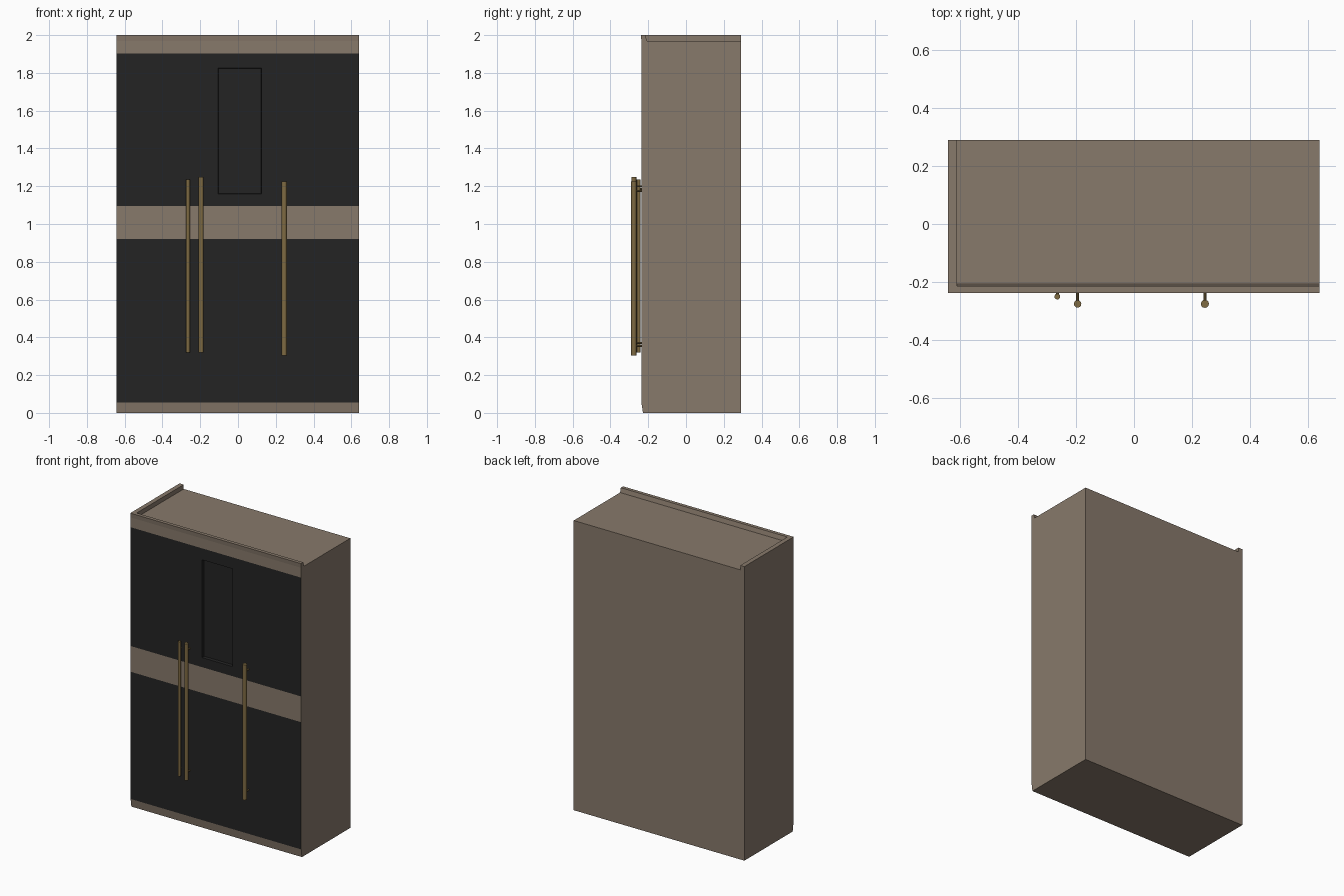
import bpy, bmesh, math
from mathutils import Vector

if "Cube" in bpy.data.objects:
    bpy.data.objects.remove(bpy.data.objects["Cube"])


def material(name, rgb):
    m = bpy.data.materials.new(name)
    m.diffuse_color = (*rgb, 1)
    m.use_nodes = True
    m.node_tree.nodes["Principled BSDF"].inputs["Base Color"].default_value = m.diffuse_color
    return m


BEIGE = material("taupe_wood", (0.245, 0.192, 0.146))
DARK = material("dark_panel", (0.0176, 0.0176, 0.0176))
GOLD = material("aged_brass", (0.21, 0.145, 0.055))

X0, X1, Y0, Y1 = -0.643, 0.641, -0.236, 0.291
DECK, TOP = 1.97, 2.0


def add_object(name, bm, mats):
    bmesh.ops.recalc_face_normals(bm, faces=bm.faces)
    me = bpy.data.meshes.new(name)
    bm.to_mesh(me)
    bm.free()
    for m in mats:
        me.materials.append(m)
    ob = bpy.data.objects.new(name, me)
    bpy.context.collection.objects.link(ob)
    return ob


def cut(bm, axis, value):
    co, no = Vector(), Vector()
    co[axis], no[axis] = value, 1
    bmesh.ops.bisect_plane(bm, geom=bm.verts[:] + bm.edges[:] + bm.faces[:],
                           plane_co=co, plane_no=no)


# Cabinet body, cut along the bands, the window and the top lips
bm = bmesh.new()
bmesh.ops.create_cube(bm, size=1)
for v in bm.verts:
    v.co = (X1 if v.co.x > 0 else X0, Y1 if v.co.y > 0 else Y0,
            DECK if v.co.z > 0 else 0)
for x in (-0.612, -0.105, 0.125):
    cut(bm, 0, x)
cut(bm, 1, -0.207)
for z in (0.055, 0.92, 1.095, 1.16, 1.825, 1.903):
    cut(bm, 2, z)

# Dark door panels on the front
bm.normal_update()
for f in bm.faces:
    c = f.calc_center_median()
    if f.normal.y < -0.9 and (0.055 < c.z < 0.92 or 1.095 < c.z < 1.903):
        f.material_index = 1

# Recessed window in the upper panel
window = [f for f in bm.faces if f.normal.y < -0.9
          and -0.105 < f.calc_center_median().x < 0.125
          and 1.16 < f.calc_center_median().z < 1.825]
bmesh.ops.inset_region(bm, faces=window, thickness=0.003, depth=-0.02)

# Raised lips along the front and left edges of the top
lips = [f for f in bm.faces if f.normal.z > 0.9
        and f.calc_center_median().z > DECK - 0.001
        and (f.calc_center_median().x < -0.612 or f.calc_center_median().y < -0.207)]
ext = bmesh.ops.extrude_face_region(bm, geom=lips)
for v in [g for g in ext["geom"] if isinstance(g, bmesh.types.BMVert)]:
    v.co.z = TOP
    if abs(v.co.y + 0.207) < 0.001:
        v.co.y = -0.215
    elif v.co.y < -0.23:
        v.co.y -= 0.003

# Slight set-back at the foot of the front
for v in bm.verts:
    if v.co.z < 0.001 and v.co.y < -0.23:
        v.co.y += 0.008
add_object("cabinet_body", bm, [BEIGE, DARK])


def rod(bm, a, b, r, sides=12):
    a, b = Vector(a), Vector(b)
    d = b - a
    mat = d.to_track_quat('Z', 'Y').to_matrix().to_4x4()
    mat.translation = (a + b) / 2
    bmesh.ops.create_cone(bm, cap_ends=True, segments=sides, radius1=r,
                          radius2=r, depth=d.length, matrix=mat)


# Long bar handles with small standoffs
for name, x, y, z0, z1, r in (("left_handle", -0.265, -0.251, 0.32, 1.235, 0.010),
                              ("middle_handle", -0.195, -0.276, 0.32, 1.25, 0.013),
                              ("right_handle", 0.245, -0.276, 0.305, 1.225, 0.014)):
    bm = bmesh.new()
    rod(bm, (x, y, z0), (x, y, z1), r)
    for z in (z0 + 0.05, z1 - 0.05):
        rod(bm, (x, y, z), (x, Y0 + 0.005, z), 0.005, 8)
    ob = add_object(name, bm, [GOLD])
    bpy.ops.object.select_all(action='DESELECT')
    bpy.context.view_layer.objects.active = ob
    ob.select_set(True)
    bpy.ops.object.shade_smooth_by_angle(angle=math.radians(40))
